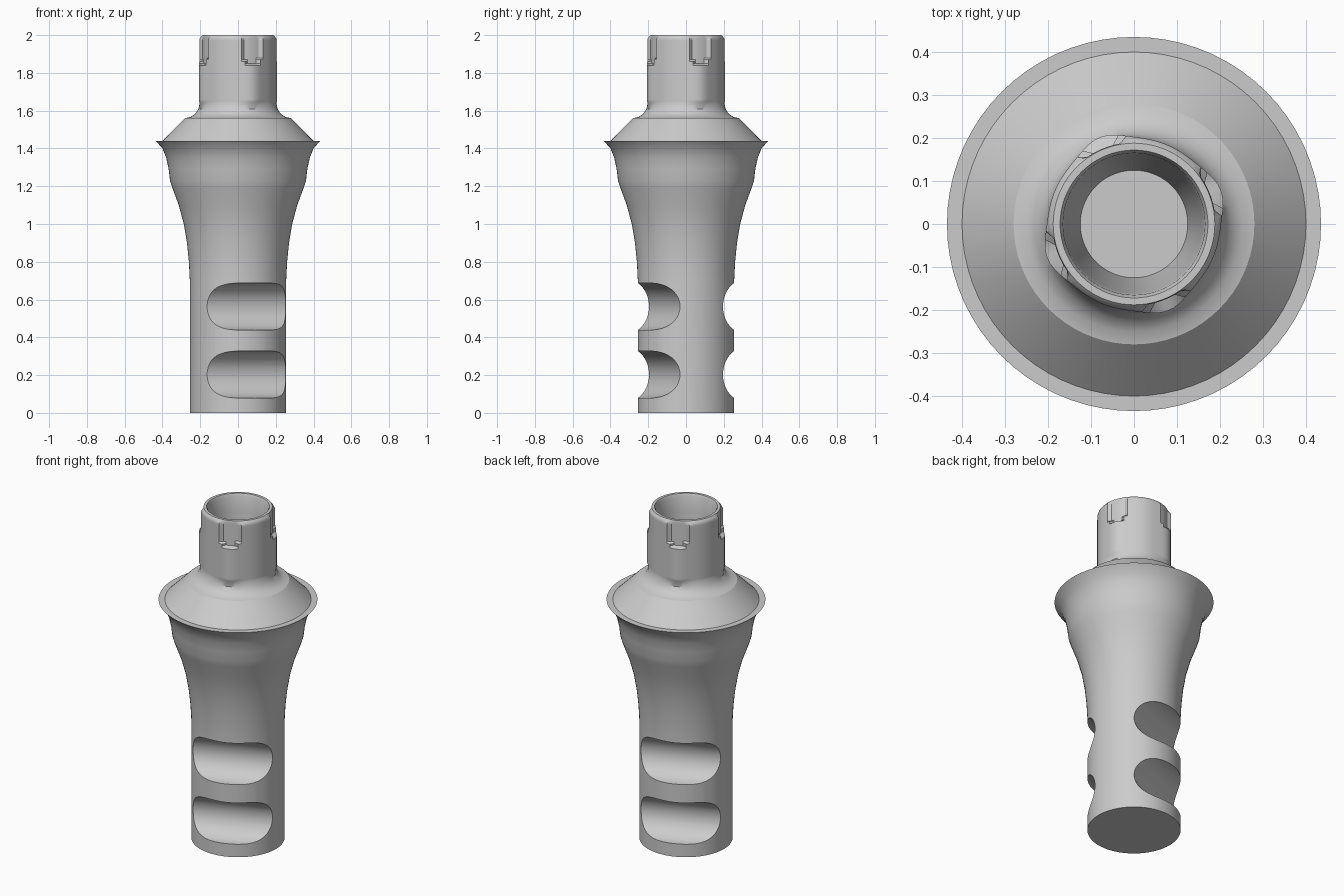
import bpy, bmesh, math
from mathutils import Vector

if "Cube" in bpy.data.objects:
    bpy.data.objects.remove(bpy.data.objects["Cube"], do_unlink=True)

metal = bpy.data.materials.new("grey metal")
metal.use_nodes = True
grey = (0.6, 0.6, 0.6, 1)
metal.diffuse_color = grey
metal.node_tree.nodes["Principled BSDF"].inputs["Base Color"].default_value = grey

SEGMENTS = 72
TURN = math.radians(291.5)      # direction the front grooves and one lobe face


def lathe(name, profile, shape=None):
    """Revolve (radius, z) points; shape may vary the radius by angle."""
    bm = bmesh.new()
    rings = []
    for r, z in profile:
        ring = []
        for i in range(SEGMENTS):
            a = math.tau * i / SEGMENTS
            rr = shape(r, z, a) if shape else r
            ring.append(bm.verts.new((rr * math.cos(a), rr * math.sin(a), z)))
        rings.append(ring)
    for low, high in zip(rings, rings[1:]):
        for i in range(SEGMENTS):
            j = (i + 1) % SEGMENTS
            bm.faces.new((low[i], low[j], high[j], high[i]))
    bm.faces.new(rings[0][::-1])
    bm.faces.new(rings[-1])
    bmesh.ops.recalc_face_normals(bm, faces=bm.faces)
    mesh = bpy.data.meshes.new(name)
    bm.to_mesh(mesh)
    bm.free()
    obj = bpy.data.objects.new(name, mesh)
    bpy.context.collection.objects.link(obj)
    mesh.materials.append(metal)
    return obj


def smooth(obj, degrees=30):
    bpy.ops.object.select_all(action='DESELECT')
    obj.select_set(True)
    bpy.context.view_layer.objects.active = obj
    bpy.ops.object.shade_smooth_by_angle(angle=math.radians(degrees))


# Flared shaft with a thin flange and a conical shoulder
body = lathe("body", [
    (0.255, 0), (0.255, 0.7), (0.26, 0.8), (0.27, 0.9), (0.287, 1.0),
    (0.314, 1.1), (0.347, 1.19), (0.36, 1.23), (0.367, 1.29), (0.38, 1.35),
    (0.4, 1.4), (0.435, 1.44), (0.4, 1.44), (0.28, 1.56)])

# Horizontal round cutters: two grooves on each of two opposite sides
across = Vector((-math.sin(TURN), math.cos(TURN), 0))
for side in (1, -1):
    for level, z in (("lower", 0.203), ("upper", 0.563)):
        bpy.ops.mesh.primitive_cylinder_add(
            vertices=48, radius=0.125, depth=0.8,
            location=(side * 0.247 * math.cos(TURN), side * 0.247 * math.sin(TURN), z))
        cutter = bpy.context.object
        cutter.name = f"{level}_groove_cutter_{'front' if side > 0 else 'back'}"
        cutter.rotation_mode = 'QUATERNION'
        cutter.rotation_quaternion = across.to_track_quat('Z', 'Y')
        cutter.data.materials.append(metal)
        cutter.hide_render = True
        cutter.hide_viewport = True
        cut = body.modifiers.new("groove", 'BOOLEAN')
        cut.operation = 'DIFFERENCE'
        cut.solver = 'EXACT'
        cut.object = cutter

# Apply the cuts so the shading can follow the groove edges
bpy.context.view_layer.update()
cut_mesh = bpy.data.meshes.new_from_object(
    body.evaluated_get(bpy.context.evaluated_depsgraph_get()))
body.modifiers.clear()
body.data = cut_mesh
for cutter in [o for o in bpy.data.objects if "groove_cutter" in o.name]:
    bpy.data.objects.remove(cutter, do_unlink=True)
smooth(body)


# Four lobes on the neck, each with a rounded scoop above it
def neck_shape(r, z, a):
    if r < 0.185 or z < 1.62:
        return r
    off = (a - TURN + math.pi / 4) % (math.pi / 2) - math.pi / 4
    x = off * 0.2
    if z < 1.985:
        r += 0.017 * math.exp(-(x / 0.055) ** 2) * min(1, (z - 1.62) / 0.03)
    if abs(x) < 0.05 and z > 1.89 - math.sqrt(0.05 ** 2 - x * x):
        r = min(r, 0.19)
    return r


neck_steps = [(0.2, 1.65 + 0.01 * i) for i in range(34)]
neck = lathe("neck", [
    (0.28, 1.56), (0.25, 1.567), (0.225, 1.585), (0.209, 1.61), (0.2, 1.64)]
    + neck_steps + [(0.197, 1.99), (0.188, 2), (0.172, 2), (0.165, 1.985),
                    (0.16, 1.9), (0.125, 1.6)], neck_shape)
smooth(neck)
